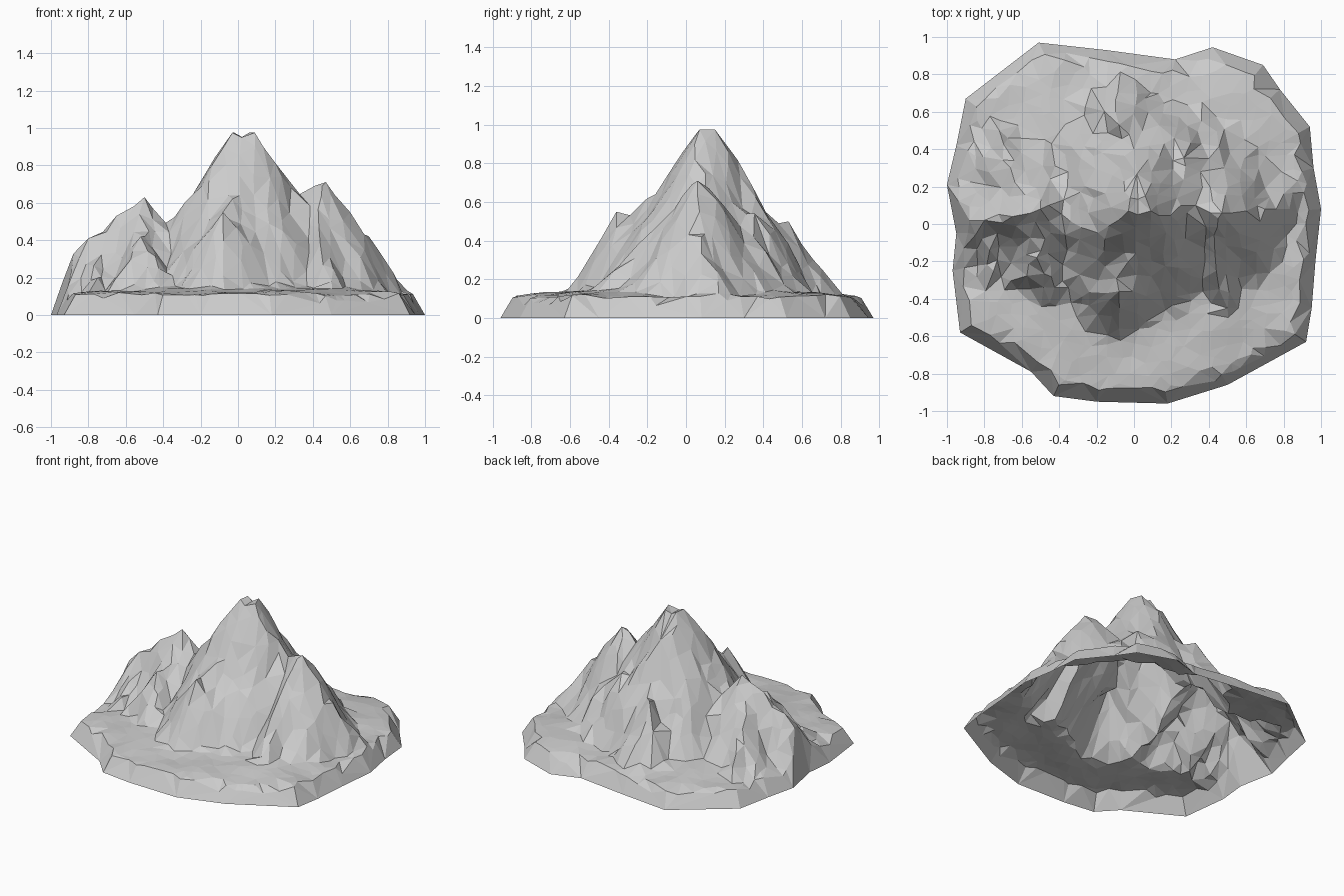
import bpy, random
from mathutils import Vector, noise
from mathutils.geometry import delaunay_2d_cdt

if "Cube" in bpy.data.objects:
    bpy.data.objects.remove(bpy.data.objects["Cube"])

random.seed(4)

# Footprint rim on the ground
rim = [(-.51, .97), (-.15, .93), (.22, .88), (.42, .945), (.69, .85), (.78, .72), (.94, .52),
       (.96, .3), (1, .08), (.97, -.2), (.95, -.45), (.92, -.63), (.5, -.86), (.18, -.96),
       (-.2, -.95), (-.43, -.92), (-.55, -.79), (-.93, -.58), (-.97, -.25), (-.95, -.05),
       (-1, .21), (-.95, .42), (-.9, .67)]

# Ridge lines: side slope, then crest points (x, y, z)
ridges = [
    (1.6, [(-.03, .07, .975), (.09, .07, .975), (.06, .15, .975), (-.02, .14, .975)]),
    (1.7, [(.02, .05, .95), (-.03, -.2, .62), (-.08, -.36, .55), (-.08, -.56, .2)]),
    (1.7, [(.03, .15, .97), (0, .4, .56), (-.08, .53, .5), (-.1, .66, .24)]),
    (1.5, [(-.25, .1, .5), (-.34, .1, .49), (-.5, .08, .63), (-.65, .04, .53),
           (-.8, .02, .41), (-.88, .02, .28), (-.93, .02, .12)]),
    (1.3, [(-.5, .08, .6), (-.52, -.18, .42), (-.45, -.42, .18)]),
    (1.3, [(-.78, .02, .38), (-.75, -.25, .2)]),
    (1.3, [(-.6, .1, .53), (-.66, .3, .37), (-.72, .5, .18)]),
    (1.5, [(.12, .1, .85), (.25, .1, .71), (.33, .1, .645), (.41, .06, .69), (.47, .06, .71),
           (.6, .07, .53), (.7, .08, .42), (.76, .08, .33), (.83, .08, .17)]),
    (1.4, [(.45, .03, .69), (.44, -.25, .38), (.5, -.45, .18)]),
    (1.4, [(.42, .12, .67), (.4, .35, .42), (.36, .55, .22)]),
]


def seg(p, a, b):
    """Distance from p to segment ab, and the position along it."""
    d = b - a
    t = max(0, min(1, (p - a).dot(d) / d.length_squared))
    return (p - a - d * t).length, t


def rim_distance(p):
    return min(seg(p, Vector(a), Vector(b))[0] for a, b in zip(rim, rim[1:] + rim[:1]))


def inside(p):
    hit = False
    for (ax, ay), (bx, by) in zip(rim, rim[1:] + rim[:1]):
        if (ay > p.y) != (by > p.y) and p.x < (bx - ax) * (p.y - ay) / (by - ay) + ax:
            hit = not hit
    return hit


def height(p):
    e = rim_distance(p)
    if e < .004:
        return 0
    rough = noise.noise(Vector((p.x * 5, p.y * 5, 2.3)))
    fine = noise.noise(Vector((p.x * 12, p.y * 12, 7.1)))
    # Foot apron: steep skirt, then a gentle rise
    h = min(e * 1.7, .105 + .1 * e) + .02 * rough * min(1, e / .1)
    for slope, pts in ridges:
        for a, b in zip(pts, pts[1:]):
            d, t = seg(p, Vector(a[:2]), Vector(b[:2]))
            crest = a[2] + (b[2] - a[2]) * t
            wobble = min(1, d / .12) * (.09 * rough + .045 * fine)
            h = max(h, min(crest - slope * d + wobble, crest, e * 4))
    return h


# Scattered surface points: rim, skirt shoulder, crests, jittered grid
points = [Vector(p) for p in rim]
n = len(points)


def add(p, gap):
    if inside(p) and rim_distance(p) > .035 and all((p - q).length > gap for q in points):
        points.append(p)


for r in rim:
    add(Vector(r) * .935, .03)
for _, crest in ridges:
    for c in crest:
        add(Vector(c[:2]), .035)
step = .072
for i in range(-14, 15):
    for j in range(-14, 15):
        add(Vector((i + random.uniform(-.4, .4), j + random.uniform(-.4, .4))) * step, .037)

verts, _, faces, *_ = delaunay_2d_cdt(points, [(i, (i + 1) % n) for i in range(n)], [], 1, 1e-5)

# Open-bottomed faceted mountain shell
mesh = bpy.data.meshes.new("mountain")
mesh.from_pydata([(v.x, v.y, height(v)) for v in verts], [], faces)
mesh.update()
if sum(p.normal.z for p in mesh.polygons) < 0:
    mesh.flip_normals()
mountain = bpy.data.objects.new("mountain", mesh)
bpy.context.collection.objects.link(mountain)
